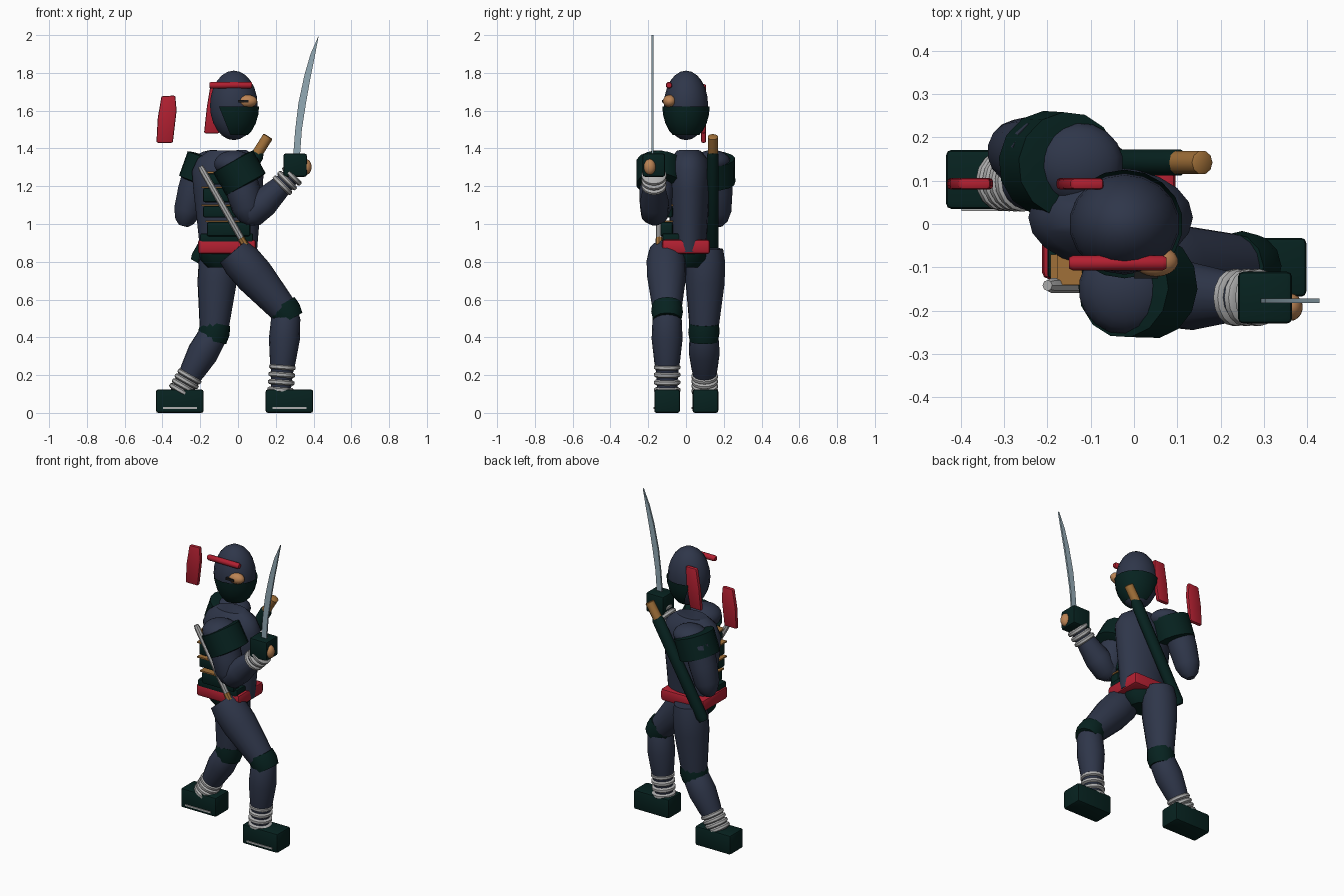
import bpy, bmesh, math
from mathutils import Vector, Matrix

if "Cube" in bpy.data.objects:
    bpy.data.objects.remove(bpy.data.objects["Cube"], do_unlink=True)


def material(name, rgb):
    m = bpy.data.materials.new(name)
    m.use_nodes = True
    m.diffuse_color = (*rgb, 1)
    m.node_tree.nodes["Principled BSDF"].inputs["Base Color"].default_value = (*rgb, 1)
    return m


NAVY = material("navy cloth", (0.028, 0.037, 0.068))
GREEN = material("dark green armour", (0.002, 0.016, 0.014))
RED = material("red sash", (0.44, 0.014, 0.03))
SKIN = material("skin", (0.5, 0.23, 0.09))
GOLD = material("golden brown trim", (0.35, 0.16, 0.04))
WRAP = material("grey wrap", (0.43, 0.43, 0.43))
STEEL = material("blue steel", (0.29, 0.4, 0.46))
BLACK = material("black", (0.01, 0.01, 0.01))


def finish(name, bm, mat, angle=40):
    bmesh.ops.recalc_face_normals(bm, faces=bm.faces)
    me = bpy.data.meshes.new(name)
    bm.to_mesh(me)
    bm.free()
    ob = bpy.data.objects.new(name, me)
    bpy.context.collection.objects.link(ob)
    me.materials.append(mat)
    bpy.ops.object.select_all(action="DESELECT")
    ob.select_set(True)
    bpy.context.view_layer.objects.active = ob
    bpy.ops.object.shade_smooth_by_angle(angle=math.radians(angle))
    return ob


def limb(name, a, b, profile, mat, sides=16, flat=1.0):
    """Round part from a to b; profile is (fraction along, radius)."""
    a, b = Vector(a), Vector(b)
    turn = Vector((0, 0, 1)).rotation_difference(b - a)
    bm = bmesh.new()
    rings = []
    for t, r in profile:
        rings.append([bm.verts.new(a.lerp(b, t) + turn @ Vector((
            r * math.cos(math.tau * i / sides), flat * r * math.sin(math.tau * i / sides), 0)))
            for i in range(sides)])
    for lo, hi in zip(rings, rings[1:]):
        for i in range(sides):
            j = (i + 1) % sides
            bm.faces.new((lo[i], lo[j], hi[j], hi[i]))
    bm.faces.new(rings[0])
    bm.faces.new(rings[-1])
    return finish(name, bm, mat)


def rod(name, a, b, r, mat, sides=10, flat=1.0):
    return limb(name, a, b, [(0, r * 0.75), (0.04, r), (0.96, r), (1, r * 0.75)], mat, sides, flat)


def ball(name, centre, size, mat, cuts=()):
    bm = bmesh.new()
    bmesh.ops.create_uvsphere(bm, u_segments=18, v_segments=12, radius=1,
                              matrix=Matrix.Translation(centre) @ Matrix.Diagonal((*size, 1)))
    for point, outward in cuts:
        bmesh.ops.bisect_plane(bm, geom=bm.verts[:] + bm.edges[:] + bm.faces[:],
                               plane_co=point, plane_no=outward, clear_outer=True)
    return finish(name, bm, mat, 60)


def box(name, lo, hi, mat, bevel=0.0):
    lo, hi = Vector(lo), Vector(hi)
    bm = bmesh.new()
    bmesh.ops.create_cube(bm, size=1, matrix=Matrix.Translation((lo + hi) / 2)
                          @ Matrix.Diagonal((*(hi - lo), 1)))
    if bevel:
        bmesh.ops.bevel(bm, geom=bm.edges[:], offset=bevel, segments=2, profile=0.5, affect="EDGES")
    return finish(name, bm, mat)


def plate(name, outline, y, depth, mat, bevel=0.0):
    """Outline in x and z, extruded along y."""
    bm = bmesh.new()
    face = bm.faces.new([bm.verts.new((x, y - depth / 2, z)) for x, z in outline])
    new = bmesh.ops.extrude_face_region(bm, geom=[face])["geom"]
    bmesh.ops.translate(bm, vec=(0, depth, 0), verts=[v for v in new if isinstance(v, bmesh.types.BMVert)])
    if bevel:
        bmesh.ops.bevel(bm, geom=bm.edges[:], offset=bevel, segments=2, profile=0.5, affect="EDGES")
    return finish(name, bm, mat)


def wraps(name, a, b, count, radius):
    a, b = Vector(a), Vector(b)
    for k in range(count):
        mid = a.lerp(b, k / (count - 1))
        d = (b - a).normalized() * 0.014
        limb(f"{name}_{k + 1}", mid - d, mid + d,
             [(0, radius * 0.86), (0.25, radius), (0.75, radius), (1, radius * 0.86)], WRAP)


# Head, mask, eyes and headband
HEAD = (-0.022, 0, 1.628)
ball("head", HEAD, (0.128, 0.117, 0.184), NAVY)
ball("face_mask", HEAD, (0.136, 0.126, 0.19), GREEN,
     [((0, 0, 1.622), (0, 0, 1)), ((-0.08, 0, 1.57), (-1, 0, -0.4)), ((0, 0, 1.47), (0, 0, -1))])
ball("eye_opening", (0.05, -0.086, 1.65), (0.052, 0.036, 0.034), SKIN)
box("eye_slit", (0.0, -0.126, 1.642), (0.055, -0.09, 1.656), BLACK)
rod("headband", (-0.15, -0.09, 1.735), (0.075, -0.09, 1.735), 0.018, RED)
plate("headband_tail", [(-0.18, 1.48), (-0.165, 1.62), (-0.145, 1.74), (-0.07, 1.74),
                        (-0.075, 1.62), (-0.1, 1.48)], 0.093, 0.026, RED, 0.008)
plate("loose_tail", [(-0.432, 1.43), (-0.425, 1.56), (-0.405, 1.677), (-0.332, 1.68),
                     (-0.325, 1.6), (-0.345, 1.43)], 0.093, 0.026, RED, 0.008)

# Torso, hips and belt
limb("torso", (-0.05, 0.015, 0.85), (-0.055, 0.015, 1.39),
     [(0, 0.15), (0.3, 0.165), (0.6, 0.183), (0.8, 0.19), (0.92, 0.16), (1, 0.1)],
     NAVY, 20, 0.61)
limb("hips", (-0.07, 0.01, 0.77), (-0.07, 0.01, 0.87),
     [(0, 0.09), (0.4, 0.13), (1, 0.14)], GREEN, 12, 0.82)
box("belt", (-0.213, -0.128, 0.84), (0.096, 0.128, 0.918), RED, 0.018)
box("belt_lining", (-0.2, -0.125, 0.9), (0.08, -0.03, 0.95), GREEN, 0.008)

# Layered chest plates with trim
for k, (left, right, low, high) in enumerate([(-0.165, 0.065, 0.935, 1.01), (-0.185, 0.06, 1.035, 1.095),
                                              (-0.185, 0.04, 1.115, 1.19), (-0.17, 0.0, 1.21, 1.268)]):
    box(f"chest_plate_{k + 1}", (left, -0.136, low), (right, -0.07, high), GREEN, 0.01)
    box(f"chest_trim_{k + 1}", (left - 0.008, -0.141, high), (right, -0.07, high + 0.009), GOLD)

# Left arm, raised
rod("left_shoulder_pad", (-0.028, -0.143, 1.335), (0.045, -0.145, 1.205), 0.12, GREEN, 14)
ball("left_shoulder", (-0.02, -0.15, 1.318), (0.108, 0.106, 0.072), NAVY)
limb("left_upper_arm", (0.0, -0.15, 1.28), (0.075, -0.165, 1.0),
     [(0, 0.09), (0.4, 0.09), (0.7, 0.084), (0.9, 0.06), (1, 0.025)], NAVY)
limb("left_forearm", (0.04, -0.165, 1.02), (0.28, -0.17, 1.25),
     [(0, 0.04), (0.12, 0.072), (0.4, 0.078), (1, 0.046)], NAVY)
wraps("left_wrist_wrap", (0.235, -0.17, 1.205), (0.285, -0.17, 1.255), 3, 0.066)
box("left_glove", (0.24, -0.23, 1.25), (0.365, -0.11, 1.373), GREEN, 0.012)
ball("left_fingers", (0.36, -0.192, 1.302), (0.03, 0.032, 0.042), SKIN)

# Right arm, lowered
rod("right_shoulder_pad", (-0.15, 0.137, 1.35), (-0.2, 0.14, 1.21), 0.122, GREEN, 14)
ball("right_shoulder", (-0.13, 0.14, 1.33), (0.105, 0.095, 0.062), NAVY)
limb("right_upper_arm", (-0.2, 0.16, 1.3), (-0.29, 0.17, 0.99),
     [(0, 0.085), (0.4, 0.084), (0.75, 0.074), (0.92, 0.052), (1, 0.025)], NAVY)

# Legs, wraps and boots
for side, hip, knee, ankle, foot, wrap_start in [
        ("left", (-0.025, -0.105, 0.855), (0.255, -0.1, 0.53), (0.225, -0.1, 0.1), (0.272, -0.1), 0.67),
        ("right", (-0.1, 0.105, 0.87), (-0.128, 0.095, 0.42), (-0.31, 0.1, 0.1), (-0.308, 0.103), 0.71)]:
    hip, knee, ankle = Vector(hip), Vector(knee), Vector(ankle)
    limb(side + "_thigh", hip, knee, [(0, 0.092), (0.15, 0.104), (0.4, 0.104), (1, 0.074)], NAVY)
    limb(side + "_shin", knee.lerp(ankle, -0.04), ankle,
         [(0, 0.06), (0.1, 0.077), (0.35, 0.082), (0.62, 0.068), (0.75, 0.058), (1, 0.052)], NAVY)
    d = (knee - hip).normalized() * 0.04 + (ankle - knee).normalized() * 0.015
    limb(side + "_knee_guard", knee - d, knee + d * 0.8,
         [(0, 0.079), (0.5, 0.084), (1, 0.075)], GREEN, 12)
    wraps(side + "_ankle_wrap", knee.lerp(ankle, wrap_start), knee.lerp(ankle, 0.95), 4, 0.07)
    x, y = foot
    box(side + "_boot", (x - 0.126, y - 0.068, 0), (x + 0.126, y + 0.068, 0.124), GREEN, 0.012)
    box(side + "_sole_line", (x - 0.09, y - 0.073, 0.02), (x + 0.09, y - 0.066, 0.03), WRAP)

# Curved sword in the left hand
plate("sword_blade", [(0.292, 1.36), (0.303, 1.5), (0.32, 1.64), (0.352, 1.79), (0.384, 1.9),
                      (0.428, 2.0), (0.405, 1.88), (0.383, 1.77), (0.36, 1.64), (0.338, 1.5),
                      (0.328, 1.36)], -0.177, 0.011, STEEL)

# Thin blade across the chest
rod("short_blade", (-0.2, -0.142, 1.305), (0.025, -0.142, 0.91), 0.017, WRAP, 8)
rod("short_blade_grip", (0.015, -0.142, 0.925), (0.04, -0.142, 0.885), 0.019, GOLD, 8)

# Scabbard on the back
rod("scabbard", (0.112, 0.142, 1.385), (-0.225, 0.142, 0.8), 0.037, GREEN, 10, 0.85)
rod("scabbard_grip", (0.1, 0.142, 1.37), (0.16, 0.142, 1.465), 0.028, GOLD)
